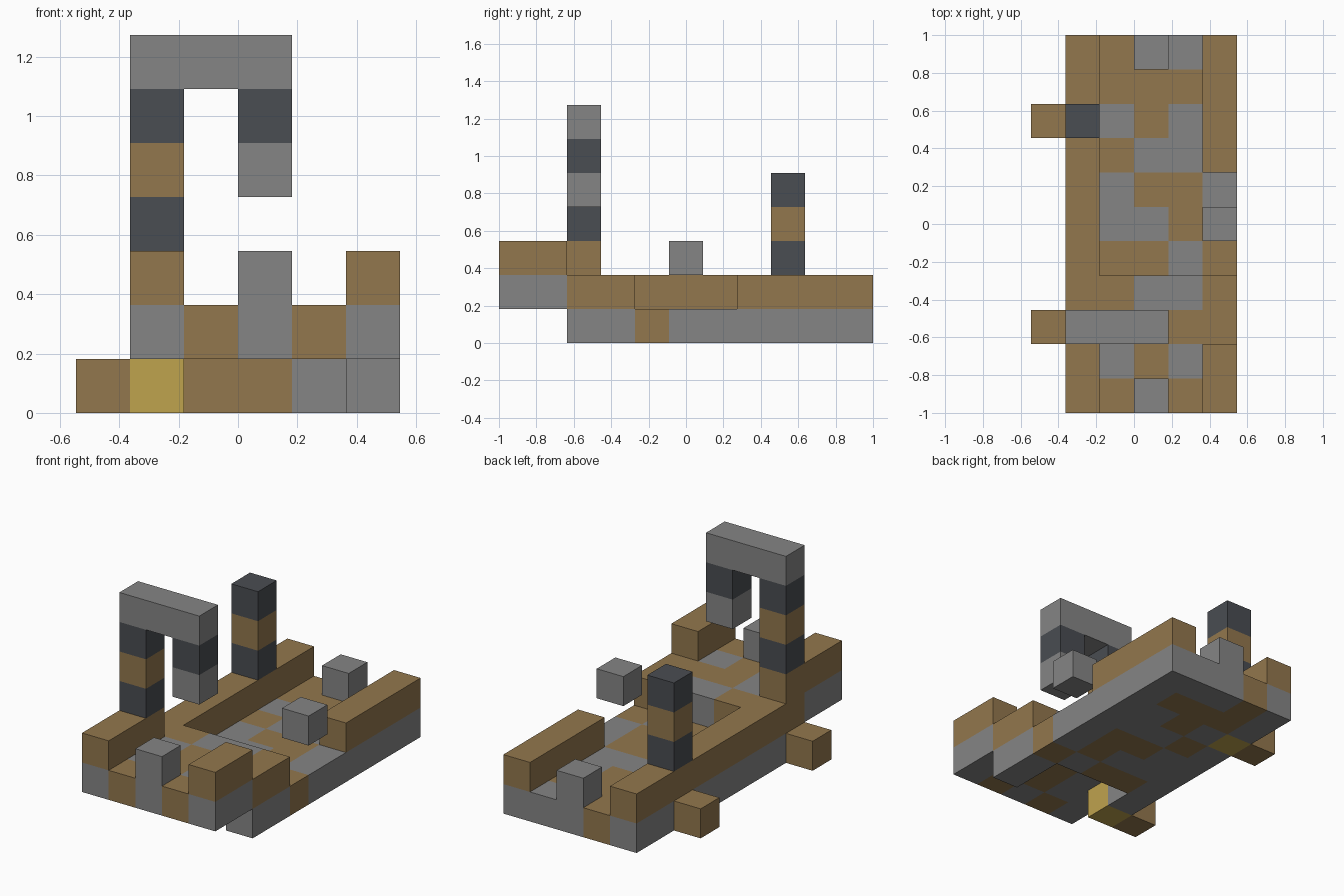
import bpy
import bmesh
from mathutils import Vector

if "Cube" in bpy.data.objects:
    bpy.data.objects.remove(bpy.data.objects["Cube"], do_unlink=True)

U = 2 / 11                      # block size
NX, NY = 6, 11                  # blocks across and along


def make_material(name, rgb):
    mat = bpy.data.materials.new(name)
    mat.use_nodes = True
    color = (*rgb, 1)
    mat.diffuse_color = color
    mat.node_tree.nodes["Principled BSDF"].inputs["Base Color"].default_value = color
    return mat


MATERIALS = {
    "B": make_material("wood_brown", (0.29, 0.185, 0.075)),
    "G": make_material("stone_grey", (0.235, 0.235, 0.235)),
    "D": make_material("dark_slate", (0.068, 0.074, 0.084)),
    "Y": make_material("yellow", (0.52, 0.366, 0.076)),
}
KEYS = list(MATERIALS)
parts = {}                      # part name -> {cell: colour letter}


def plan(name, z, x, back, rows):
    """Horizontal layer: rows run from back to front, letters run along +x."""
    cells = parts.setdefault(name, {})
    for r, row in enumerate(rows.split()):
        for c, letter in enumerate(row):
            if letter != ".":
                cells[x + c, back - r, z] = letter


def column(name, x, y, z, letters):
    """Vertical stack of blocks, from the bottom up."""
    cells = parts.setdefault(name, {})
    for k, letter in enumerate(letters):
        cells[x, y, z + k] = letter


# Mottled floor, open underneath at the front between two runners
plan("lower_floor", 0, 1, 10, "GBGGG GBBBG YGBGG GBGGG GGBBG GGGBG GBBGB G...G Y...G")
# Raised deck that overhangs the front
plan("front_deck", 1, 1, 3, "BBGGB BGBBB GGBGG GBGBG")
# Side walls and the rails on the front deck
plan("right_wall", 1, 1, 10, "B " * 7)
plan("left_wall", 1, 5, 10, "B " * 4)
plan("right_front_rail", 2, 1, 1, "B B")
plan("left_front_rail", 2, 5, 1, "B B")
# Pegs that stick out of the right side
for name, y in (("front_side_peg", 2), ("rear_side_peg", 8)):
    column(name, 0, y, 0, "B")
# Single blocks at both ends, and the loose one hanging over the gap
column("front_block", 3, 0, 2, "G")
column("rear_block", 3, 10, 1, "G")
column("floating_block", 5, 5, 2, "G")
# Banded posts, and the arm with its hanging load
column("rear_post", 1, 8, 2, "DBD")
column("front_post", 1, 2, 2, "BDBD")
plan("top_arm", 6, 1, 2, "GGG")
column("hanging_load", 3, 2, 4, "GD")

FILLED = {cell for cells in parts.values() for cell in cells}
AXES = [Vector(a) for a in ((1, 0, 0), (0, 1, 0), (0, 0, 1))]


def build(name, cells):
    """Mesh of the outer faces of a part's blocks."""
    bm = bmesh.new()
    for cell, letter in cells.items():
        center = Vector(cell) + Vector((0.5, 0.5, 0.5))
        for i, axis in enumerate(AXES):
            u, v = AXES[(i + 1) % 3] / 2, AXES[(i + 2) % 3] / 2
            for side in (1, -1):
                normal = axis * side
                if tuple(int(n) for n in Vector(cell) + normal) in FILLED:
                    continue
                mid = center + normal / 2
                corners = [mid - u - v, mid + u - v, mid + u + v, mid - u + v][::side]
                face = bm.faces.new(
                    [bm.verts.new(((p.x - NX / 2) * U, (p.y - NY / 2) * U, p.z * U))
                     for p in corners])
                face.material_index = KEYS.index(letter)
    bmesh.ops.remove_doubles(bm, verts=bm.verts, dist=U / 100)
    mesh = bpy.data.meshes.new(name)
    bm.to_mesh(mesh)
    bm.free()
    for mat in MATERIALS.values():
        mesh.materials.append(mat)
    bpy.context.collection.objects.link(bpy.data.objects.new(name, mesh))


for part_name, part_cells in parts.items():
    build(part_name, part_cells)
